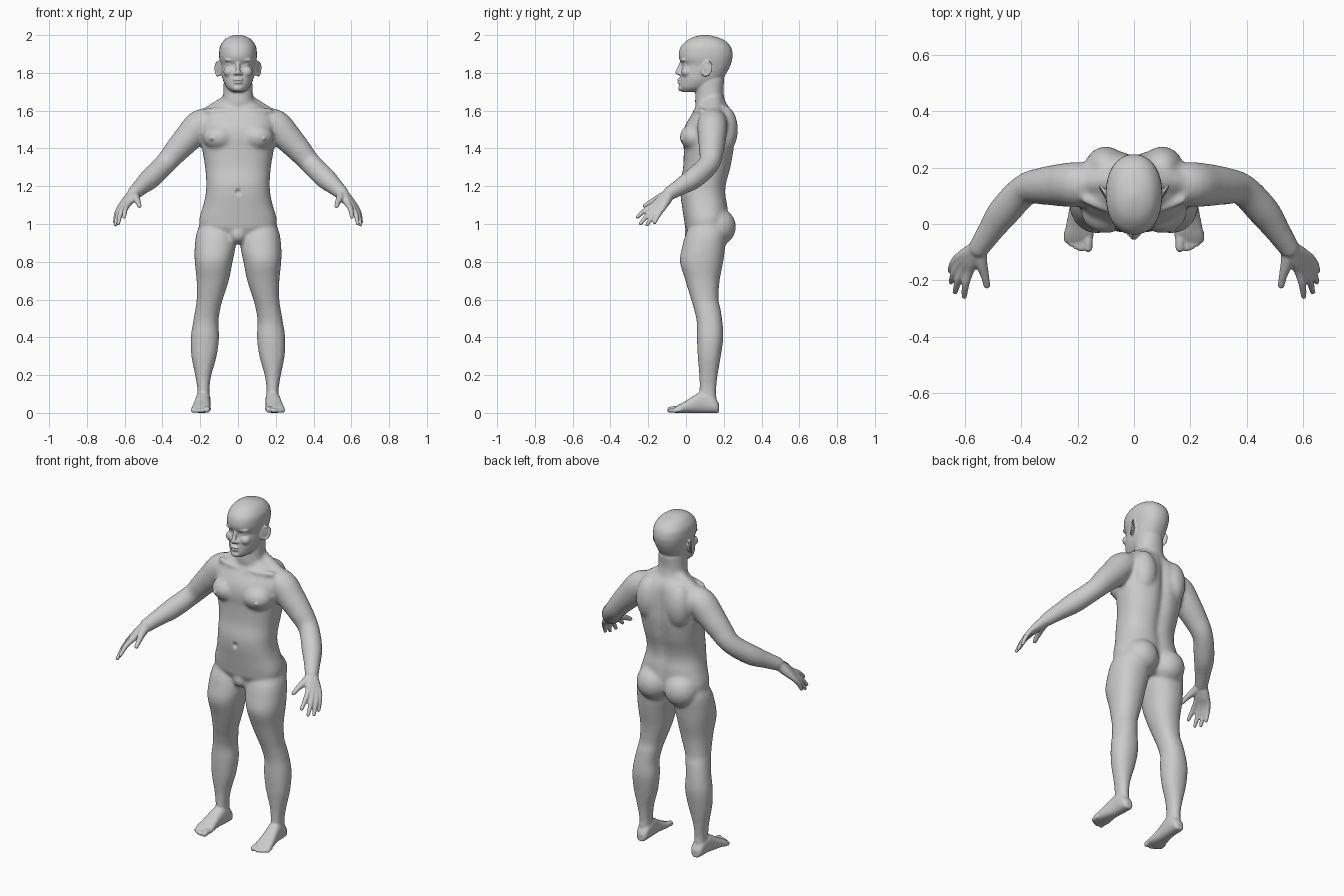
import bpy, bmesh, math
from mathutils import Vector, Matrix


def spline(rows, n=5):
    """Catmull-Rom resampling of rows of numbers."""
    out = []
    for i in range(len(rows) - 1):
        a, b, c, d = (rows[min(max(j, 0), len(rows) - 1)] for j in range(i - 1, i + 3))
        for k in range(n):
            t = k / n
            out.append([q + 0.5 * t * (r - p + t * (2 * p - 5 * q + 4 * r - s + t * (3 * (q - r) + s - p)))
                        for p, q, r, s in zip(a, b, c, d)])
    return out + [list(rows[-1])]


def loft(bm, rings):
    vs = [[bm.verts.new(p) for p in ring] for ring in rings]
    n = len(vs[0])
    for a, b in zip(vs, vs[1:]):
        for i in range(n):
            bm.faces.new((a[i], a[(i + 1) % n], b[(i + 1) % n], b[i]))
    bm.faces.new(vs[0])
    bm.faces.new(vs[-1])


def oval(rx, ry, power, n=48):
    for i in range(n):
        c, s = math.cos(math.tau * i / n), math.sin(math.tau * i / n)
        yield (math.copysign(abs(c) ** (2 / power), c) * rx, math.copysign(abs(s) ** (2 / power), s) * ry)


def column(bm, rows, side=1, power=2.2):
    """Upright loft; rows are z, x centre, half width, front y, back y, back groove."""
    rings = []
    for z, xc, rx, yf, yb, g in spline(rows):
        rings.append([(side * (xc + x), (yf + yb) / 2 + y - (g * math.exp(-(x / 0.03) ** 2) if y > 0 else 0), z)
                      for x, y in oval(rx, (yb - yf) / 2, power)])
    loft(bm, rings)


def ball(bm, c, r, side=1, turn=0):
    m = Matrix.Translation((side * c[0], c[1], c[2])) @ Matrix.Rotation(side * turn, 4, 'Z') @ Matrix.Diagonal((*r, 1))
    bmesh.ops.create_uvsphere(bm, u_segments=24, v_segments=16, radius=1, matrix=m)


def tube(bm, rows, side=1):
    """Round limb along x, y, z, radius rows, with rounded ends."""
    pts = spline(rows)
    ps = [Vector((side * p[0], p[1], p[2])) for p in pts]
    rings = []
    for i, p in enumerate(ps):
        q = (ps[min(i + 1, len(ps) - 1)] - ps[max(i - 1, 0)]).to_track_quat('Z', 'Y')
        rings.append([p + q @ Vector((x, y, 0)) for x, y in oval(pts[i][3], pts[i][3], 2, 20)])
    loft(bm, rings)
    for r in (rows[0], rows[-1]):
        ball(bm, r[:3], (r[3],) * 3, side)


def skin(bm, name, voxel, smooth):
    """Fuse overlapping parts into one smooth surface."""
    bmesh.ops.recalc_face_normals(bm, faces=bm.faces[:])
    me = bpy.data.meshes.new(name)
    bm.to_mesh(me)
    bm.free()
    ob = bpy.data.objects.new(name, me)
    bpy.context.collection.objects.link(ob)
    r = ob.modifiers.new("fuse", 'REMESH')
    r.mode, r.voxel_size = 'VOXEL', voxel
    s = ob.modifiers.new("soften", 'SMOOTH')
    s.factor, s.iterations = 0.5, smooth
    bpy.context.view_layer.update()
    fused = bpy.data.meshes.new_from_object(ob.evaluated_get(bpy.context.evaluated_depsgraph_get()))
    bpy.data.objects.remove(ob)
    return fused


# Torso and neck
core = bmesh.new()
column(core, [(0.92, 0, .12, .04, .18, 0), (0.97, 0, .19, .0, .21, 0), (1.02, 0, .206, -.01, .225, .01),
              (1.10, 0, .184, -.022, .222, .012), (1.16, 0, .171, -.03, .212, .012), (1.22, 0, .168, -.03, .218, .015),
              (1.30, 0, .174, -.015, .24, .018), (1.40, 0, .19, -.012, .257, .02), (1.46, 0, .197, -.016, .26, .022),
              (1.52, 0, .2, -.005, .26, .022), (1.58, 0, .185, .03, .25, .015), (1.62, 0, .14, .052, .23, .005),
              (1.65, 0, .09, .06, .205, 0)], power=2.4)
column(core, [(1.58, 0, .085, .06, .22, 0), (1.64, 0, .082, .048, .21, 0), (1.70, 0, .078, .05, .198, 0),
              (1.78, 0, .075, .04, .205, 0)])
ball(core, (0, .045, .945), (.05, .055, .05))
for s in (1, -1):
    # Buttock, chest, shoulder blade, trapezius and collarbone
    ball(core, (.092, .165, .985), (.1, .1, .1), s)
    ball(core, (.1, .045, 1.46), (.088, .078, .07), s)
    ball(core, (.1, .2, 1.5), (.075, .075, .13), s)
    tube(core, [(.045, .15, 1.645, .045), (.11, .15, 1.605, .045), (.18, .145, 1.56, .045)], s)
    tube(core, [(.02, .052, 1.595, .013), (.09, .052, 1.6, .013), (.17, .085, 1.6, .015)], s)
    # Leg
    column(core, [(1.0, .115, .085, .03, .2, 0), (.95, .118, .102, .0, .215, 0), (.88, .121, .108, -.02, .208, 0),
                  (.80, .129, .1, -.032, .197, 0), (.70, .134, .085, -.003, .178, 0), (.60, .15, .069, .027, .172, 0),
                  (.55, .16, .066, .042, .183, 0), (.48, .171, .067, .057, .193, 0), (.40, .175, .075, .058, .198, 0),
                  (.30, .18, .067, .062, .184, 0), (.20, .184, .043, .07, .168, 0), (.12, .183, .032, .07, .16, 0),
                  (.05, .183, .036, .065, .165, 0)], s)
    # Arm
    tube(core, [(.13, .14, 1.545, .07), (.2, .14, 1.525, .08), (.26, .138, 1.46, .076), (.32, .135, 1.395, .067),
                (.385, .122, 1.32, .057), (.46, .045, 1.245, .057), (.51, -.025, 1.2, .046), (.55, -.085, 1.163, .038)], s)
core_mesh = skin(core, "core", .01, 7)

# Head
bm = bmesh.new()
bm.from_mesh(core_mesh)
column(bm, [(1.698, 0, .03, -.015, .05, 0), (1.72, 0, .058, -.032, .12, 0), (1.76, 0, .079, -.033, .185, 0),
            (1.80, 0, .087, -.028, .215, 0), (1.84, 0, .092, -.02, .235, 0), (1.87, 0, .098, -.034, .244, 0),
            (1.90, 0, .1, -.038, .247, 0), (1.94, 0, .095, -.026, .236, 0), (1.975, 0, .072, .01, .2, 0),
            (1.993, 0, .042, .05, .15, 0), (2.001, 0, .012, .088, .112, 0)])
# Nose, lips and chin
tube(bm, [(0, -.022, 1.855, .01), (0, -.035, 1.825, .011), (0, -.044, 1.802, .013)])
ball(bm, (0, -.037, 1.764), (.027, .011, .008))
ball(bm, (0, -.035, 1.749), (.023, .011, .008))
ball(bm, (0, -.02, 1.719), (.03, .022, .018))
for s in (1, -1):
    # Nostril, brow, eye and cheek
    ball(bm, (.015, -.033, 1.797), (.011, .013, .01), s)
    ball(bm, (.04, -.012, 1.868), (.034, .016, .01), s, .25)
    ball(bm, (.038, .0, 1.845), (.02, .017, .011), s, .2)
    ball(bm, (.045, .004, 1.805), (.032, .03, .028), s)
    # Ear
    rim = [(.106 + .014 * math.cos(a), .11 + .024 * math.cos(a) + .006 * math.sin(a), 1.822 + .036 * math.sin(a), .006)
           for a in [math.tau * i / 12 for i in range(13)]]
    tube(bm, rim, s)
    ball(bm, (.1, .108, 1.82), (.009, .025, .034), s, -.5)
    # Nipple
    ball(bm, (.138, -.022, 1.452), (.01, .012, .01), s)
    # Hand: each finger runs from the wrist through its knuckle
    for knuckle, tip in (((.584, -.168, 1.103), (.602, -.257, 1.037)), ((.604, -.16, 1.09), (.634, -.24, 1.002)),
                         ((.619, -.143, 1.083), (.648, -.206, .996)), ((.626, -.122, 1.085), (.652, -.166, 1.008))):
        k, t = Vector(knuckle), Vector(tip)
        w = Vector((.556, -.088, 1.158)).lerp(k, .12)
        tube(bm, [(*w, .029), (*w.lerp(k, .5), .024), (*k, .016), (*(k.lerp(t, .5) + Vector((.004, 0, .006))), .0135),
                  (*t, .01)], s)
    tube(bm, [(.55, -.095, 1.155, .028), (.542, -.138, 1.138, .022), (.53, -.18, 1.118, .0155), (.522, -.218, 1.096, .012)], s)
    # Foot
    rings = []
    for y, xc, rx, top in spline([(.176, .181, .015, .045), (.165, .181, .031, .065), (.14, .182, .037, .095),
                                  (.09, .184, .039, .115), (.04, .19, .042, .09), (0, .193, .047, .064),
                                  (-.04, .195, .052, .042), (-.062, .197, .047, .028)]):
        rings.append([(s * (xc + x), y, top / 2 + z) for x, z in oval(rx, top / 2, 2.4)])
    loft(bm, rings)
    # Toes
    for x, y, r in ((.163, -.084, .016), (.188, -.087, .0115), (.206, -.08, .011), (.223, -.07, .011), (.238, -.058, .0105)):
        tube(bm, [(x, -.03, r + .005, r), (x, y + .025, r + .005, r), (x, y, r, r)], s)
mesh = skin(bm, "body", .0055, 3)

# Navel, mouth line and eyelid creases pressed into the front
dents = [((0, 1.17), (.012, .014), .014), ((0, 1.757), (.024, .003), .005),
         ((.038, 1.844), (.016, .003), .003), ((-.038, 1.844), (.016, .003), .003)]
for v in mesh.vertices:
    if v.co.y < .02:
        for (x, z), (rx, rz), depth in dents:
            v.co.y += depth * math.exp(-((v.co.x - x) / rx) ** 2 - ((v.co.z - z) / rz) ** 2)
mesh.shade_smooth()
body = bpy.data.objects.new("body", mesh)
bpy.context.collection.objects.link(body)
bpy.data.meshes.remove(core_mesh)
